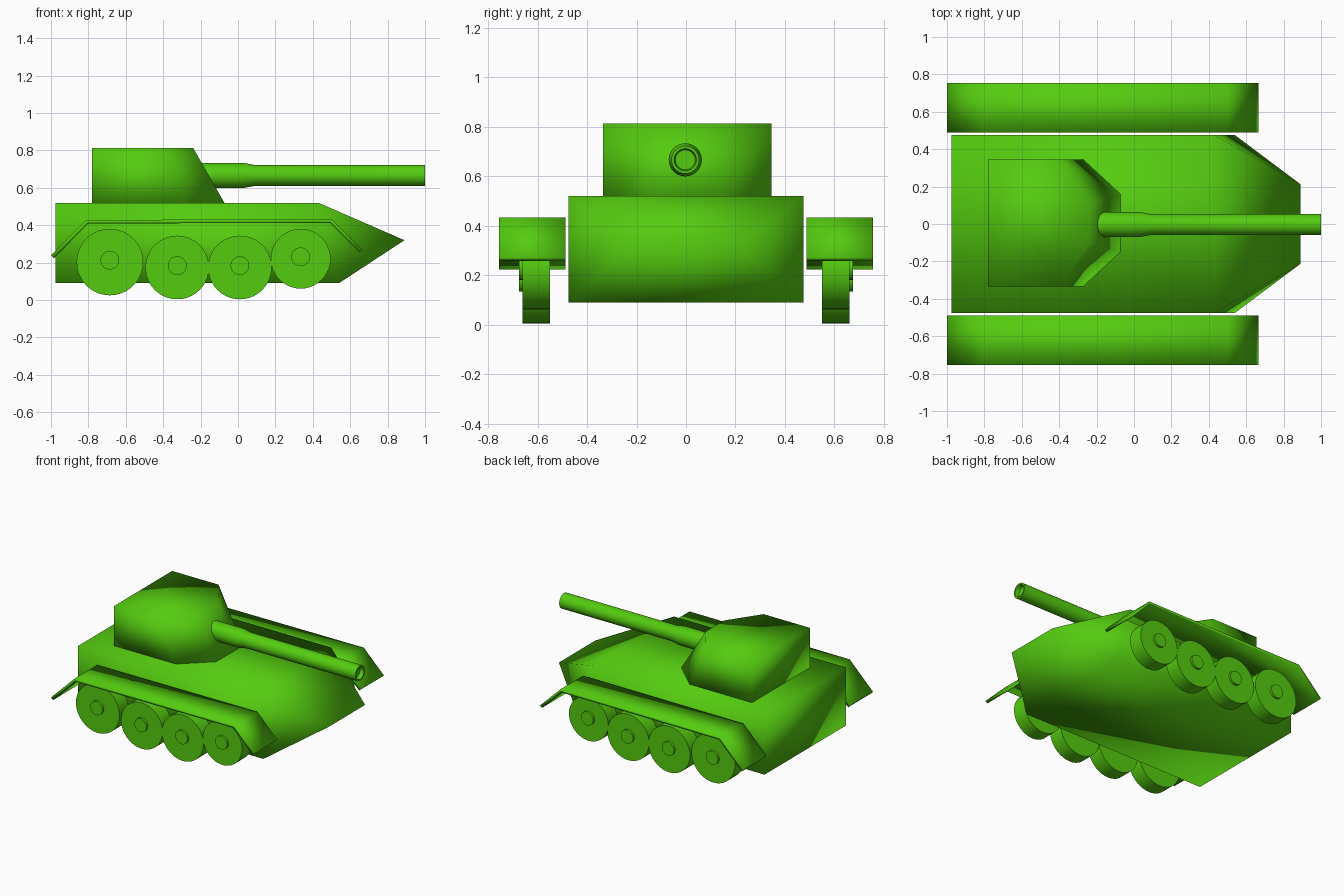
import bpy, bmesh, math
from mathutils import Vector

if "Cube" in bpy.data.objects:
    bpy.data.objects.remove(bpy.data.objects["Cube"])

green = bpy.data.materials.new("green_paint")
green.diffuse_color = (0.09, 0.6, 0.005, 1)
green.use_nodes = True
green.node_tree.nodes["Principled BSDF"].inputs["Base Color"].default_value = green.diffuse_color


def finish(name, bm, mirror=False, sharp=None):
    bmesh.ops.recalc_face_normals(bm, faces=bm.faces[:])
    me = bpy.data.meshes.new(name)
    bm.to_mesh(me)
    bm.free()
    me.shade_smooth()
    if sharp:
        me.set_sharp_from_angle(angle=math.radians(sharp))
    me.materials.append(green)
    ob = bpy.data.objects.new(name, me)
    bpy.context.collection.objects.link(ob)
    if mirror:
        m = ob.modifiers.new("mirror", "MIRROR")
        m.use_axis = (False, True, False)
    return ob


def loft(ring_a, ring_b):
    """Solid between two matching rings of points."""
    bm = bmesh.new()
    a = [bm.verts.new(p) for p in ring_a]
    b = [bm.verts.new(p) for p in ring_b]
    caps = [bm.faces.new(a), bm.faces.new(b)]
    for i in range(len(a)):
        j = (i + 1) % len(a)
        bm.faces.new((a[i], a[j], b[j], b[i]))
    return bm, a, b, caps


def lathe(name, profile, center, axis, steps=40, mirror=False):
    """Spin (distance along axis, radius) points around an axis."""
    bm = bmesh.new()
    c, ax = Vector(center), Vector(axis)
    vs = [bm.verts.new(c + ax * d + Vector((0, 0, r))) for d, r in profile]
    es = [bm.edges.new(p) for p in zip(vs, vs[1:])]
    bmesh.ops.spin(bm, geom=vs + es, cent=c, axis=ax, angle=math.tau, steps=steps)
    bmesh.ops.remove_doubles(bm, verts=bm.verts[:], dist=1e-5)
    return finish(name, bm, mirror, sharp=35)


# Hull: side profile with half width, narrowing to the nose edge
hull = [(-0.975, 0.09, 0.475), (0.54, 0.09, 0.475), (0.89, 0.32, 0.213),
        (0.43, 0.52, 0.475), (-0.975, 0.52, 0.475)]
bm, a, b, caps = loft([(x, -w, z) for x, z, w in hull], [(x, w, z) for x, z, w in hull])
for ring, cap in zip((a, b), caps):
    bmesh.utils.face_split(cap, ring[1], ring[3])
finish("hull", bm)

# Turret: sloped front with cut corners
def turret_ring(z, corner, front, half):
    right = [(-0.78, -0.335), (corner, -0.335), (front, -half)]
    left = [(x, -y + 0.01) for x, y in reversed(right)]
    return [(x, y, z) for x, y in right + left]

bm = loft(turret_ring(0.515, -0.27, -0.07, 0.15), turret_ring(0.813, -0.40, -0.24, 0.10))[0]
finish("turret", bm)

# Gun barrel with thicker sleeve and a shallow bore
lathe("gun_barrel", [(-0.25, 0), (-0.25, 0.067), (0.03, 0.067), (0.09, 0.056), (1.0, 0.056),
                     (1.0, 0.045), (0.97, 0.04), (0.97, 0)], (0, -0.003, 0.666), (1, 0, 0))

# Fenders: thin plate bent down at both ends
plate = [(-1.0, 0.24), (-0.81, 0.428), (0.50, 0.432), (0.665, 0.27),
         (0.648, 0.257), (0.492, 0.413), (-0.80, 0.409), (-0.985, 0.223)]
bm = loft([(x, 0.488, z) for x, z in plate], [(x, 0.755, z) for x, z in plate])[0]
finish("fenders", bm, mirror=True)

# Road wheels and hubs, mirrored to both sides
for i, (x, z, r) in enumerate([(-0.685, 0.203, 0.178), (-0.325, 0.174, 0.17),
                               (0.01, 0.174, 0.17), (0.335, 0.221, 0.16)], 1):
    lathe(f"wheels_{i}", [(0.55, 0), (0.55, r), (0.66, r), (0.66, 0)], (x, 0, z), (0, 1, 0), mirror=True)
    lathe(f"hubs_{i}", [(0.65, 0), (0.65, 0.05), (0.676, 0.05), (0.676, 0)],
          (x, 0, z + 0.01), (0, 1, 0), 24, mirror=True)
